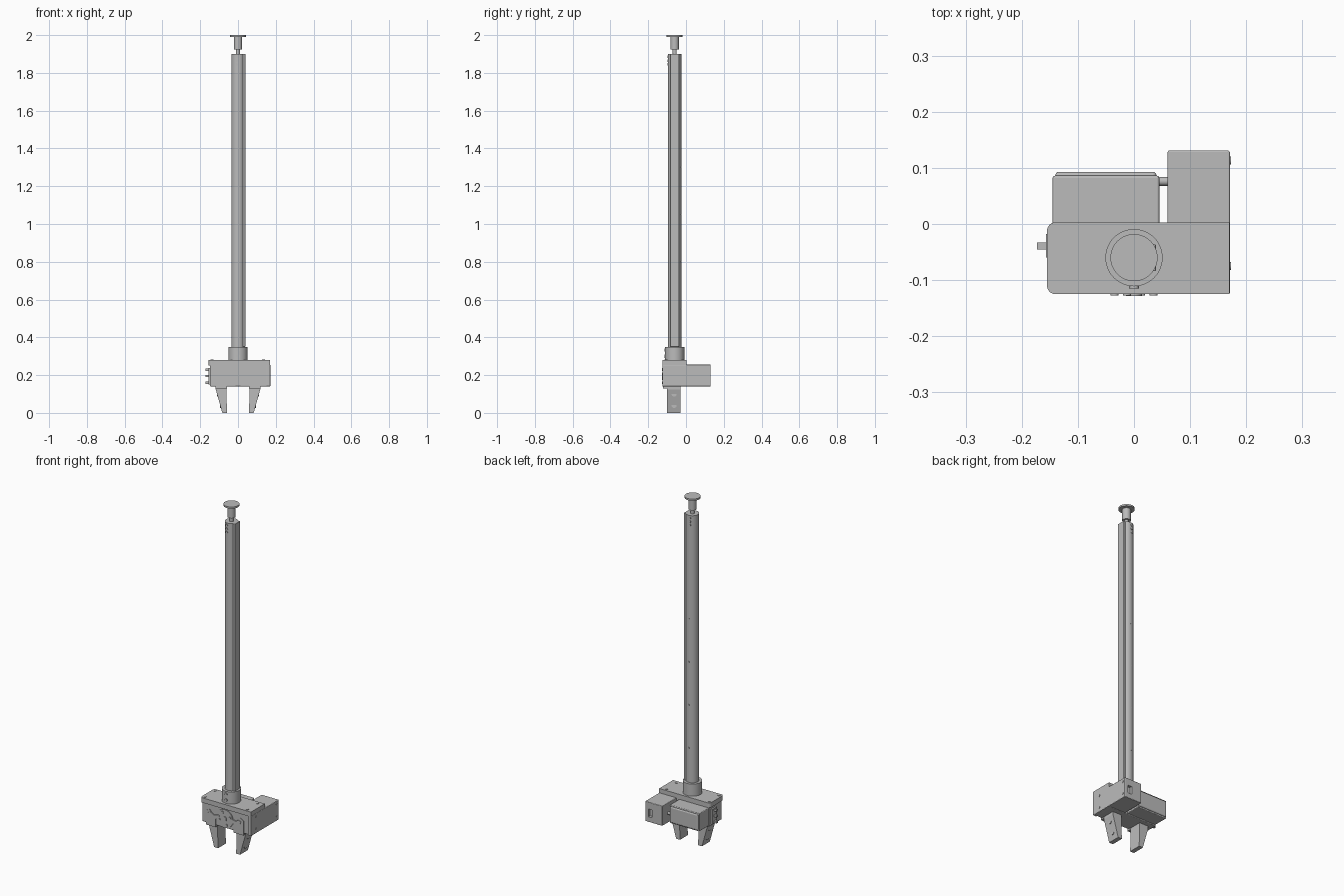
import bpy, bmesh, math
from mathutils import Vector

if "Cube" in bpy.data.objects:
    bpy.data.objects.remove(bpy.data.objects["Cube"])

AXIS_Y = -0.06  # depth of the tube axis


def material(name, value):
    m = bpy.data.materials.new(name)
    m.use_nodes = True
    m.diffuse_color = (value, value, value, 1)
    m.node_tree.nodes["Principled BSDF"].inputs["Base Color"].default_value = m.diffuse_color
    return m


GREY = material("plain_grey", 0.5)


def finish(name, bm, bevel=0.0):
    bmesh.ops.recalc_face_normals(bm, faces=bm.faces)
    me = bpy.data.meshes.new(name)
    bm.to_mesh(me)
    bm.free()
    ob = bpy.data.objects.new(name, me)
    bpy.context.collection.objects.link(ob)
    me.materials.append(GREY)
    if bevel:
        mod = ob.modifiers.new("bevel", "BEVEL")
        mod.width, mod.segments = bevel, 3
    return ob


def box(name, x, y, z, bevel=0.0):
    bm = bmesh.new()
    bmesh.ops.create_cube(bm, size=1)
    for v in bm.verts:
        v.co = Vector([a + (b - a) * (c + 0.5) for (a, b), c in zip((x, y, z), v.co)])
    return finish(name, bm, bevel)


def rod(name, start, end, radius, sides=24):
    a, b = Vector(start), Vector(end)
    bm = bmesh.new()
    bmesh.ops.create_cone(bm, cap_ends=True, segments=sides, radius1=radius,
                          radius2=radius, depth=(b - a).length)
    turn = Vector((0, 0, 1)).rotation_difference(b - a)
    for v in bm.verts:
        v.co = turn @ v.co + (a + b) / 2
    ob = finish(name, bm)
    bpy.ops.object.select_all(action="DESELECT")
    ob.select_set(True)
    bpy.context.view_layer.objects.active = ob
    bpy.ops.object.shade_smooth_by_angle(angle=math.radians(35))
    return ob


def pillar(name, z0, z1, radius, sides=48):
    return rod(name, (0, AXIS_Y, z0), (0, AXIS_Y, z1), radius, sides)


def slab(name, outline, y0, y1):
    """Front outline (x, z) pushed from y0 to y1."""
    bm = bmesh.new()
    face = bm.faces.new([bm.verts.new((x, y0, z)) for x, z in outline])
    new = bmesh.ops.extrude_face_region(bm, geom=[face])["geom"]
    bmesh.ops.translate(bm, vec=(0, y1 - y0, 0),
                        verts=[v for v in new if isinstance(v, bmesh.types.BMVert)])
    return finish(name, bm)


def cut(target, cutter):
    mod = target.modifiers.new("cut", "BOOLEAN")
    mod.object, mod.solver = cutter, "EXACT"
    cutter.hide_render = True
    cutter.hide_set(True)
    cutter.display_type = "WIRE"


# Pole, cable cover, collar and end knob
tube = pillar("tube", 0.3, 1.9, 0.035)
box("cable_cover", (0.015, 0.039), (AXIS_Y - 0.024, AXIS_Y + 0.024), (0.35, 1.9), 0.002)
pillar("collar", 0.27, 0.35, 0.051)
pillar("knob_neck", 1.89, 1.93, 0.011)
pillar("knob_stem", 1.925, 1.99, 0.022)
pillar("knob_disc", 1.99, 2.0, 0.042)

# Pole screws, front and back
for side in (-1, 1):
    for i, z in enumerate((1.85, 1.87, 1.89)):
        rod("tube_screw", (-0.006, AXIS_Y + side * 0.02, z - 0.005),
            (-0.006, AXIS_Y + side * 0.037, z - 0.005), 0.007, 16)
for z in (0.3, 0.333):
    rod("collar_screw", (0, -0.09, z), (0, -0.115, z), 0.009, 16)
for z in (0.55, 0.8, 1.05, 1.3):
    rod("back_rivet", (0, -0.04, z), (0, -0.0235, z), 0.004, 12)

# Mounting plate with rounded right corners
bm = bmesh.new()
points = [(0.17, -0.125), (0.17, 0.003)]
for cx, cy, start in ((-0.14, -0.012, 90), (-0.14, -0.11, 180)):
    for step in range(7):
        a = math.radians(start + step * 15)
        points.append((cx + 0.015 * math.cos(a), cy + 0.015 * math.sin(a)))
face = bm.faces.new([bm.verts.new((x, y, 0.252)) for x, y in points])
new = bmesh.ops.extrude_face_region(bm, geom=[face])["geom"]
bmesh.ops.translate(bm, vec=(0, 0, 0.028), verts=[v for v in new if isinstance(v, bmesh.types.BMVert)])
finish("mounting_plate", bm)
for x in (-0.138, 0.135):
    for y in (-0.107, -0.015):
        rod("plate_screw", (x, y, 0.27), (x, y, 0.282), 0.008, 16)

# Gripper body and side plate
box("gripper_body", (-0.148, 0.155), (-0.118, 0), (0.14, 0.255), 0.004)
box("side_plate", (0.15, 0.171), (-0.125, 0.13), (0.14, 0.255), 0.003)
for y in (-0.075, 0.113):
    for z in (0.165, 0.235):
        rod("side_screw", (0.165, y, z), (0.173, y, z), 0.007, 16)

# Drive box with a port in its back, and the motor beside it
drive = box("drive_box", (0.06, 0.17), (0.0, 0.131), (0.14, 0.255), 0.003)
cut(drive, box("port_cutter", (0.125, 0.15), (0.115, 0.15), (0.17, 0.215)))
box("motor_block", (-0.145, 0.045), (-0.005, 0.086), (0.145, 0.25), 0.004)
box("motor_cover", (-0.14, 0.04), (0.08, 0.093), (0.152, 0.243), 0.006)
rod("motor_link", (0.04, 0.076, 0.195), (0.065, 0.076, 0.195), 0.008, 16)

# Side connectors
for z in (0.16, 0.195, 0.228):
    box("connector_pin", (-0.173, -0.14), (-0.045, -0.033), (z - 0.006, z + 0.006))
box("connector_base", (-0.157, -0.14), (-0.06, -0.018), (0.15, 0.238))

# Drive wheel on the front
rod("drive_wheel", (0, -0.1, 0.195), (0, -0.123, 0.195), 0.053, 40)
rod("wheel_hub", (0, -0.11, 0.195), (0, -0.128, 0.195), 0.014, 20)
for k in range(4):
    a = math.radians(20 + 90 * k)
    x, z = 0.037 * math.cos(a), 0.195 + 0.037 * math.sin(a)
    rod("wheel_screw", (x, -0.11, z), (x, -0.127, z), 0.007, 16)

# Fingers with links to the wheel
for side, label in ((-1, "right"), (1, "left")):
    def flip(pts):
        return [(side * x, z) for x, z in pts]
    slab(label + "_finger", flip([(0.062, 0.14), (0.062, 0.125), (0.058, 0), (0.083, 0),
                                  (0.118, 0.125), (0.118, 0.145)]), -0.1, -0.028)
    slab(label + "_finger_carrier", flip([(0.058, 0.13), (0.12, 0.13), (0.12, 0.212),
                                          (0.1, 0.225), (0.058, 0.18)]), -0.122, -0.1)
    slab(label + "_link", flip([(0.03, 0.185), (0.075, 0.178), (0.1, 0.19), (0.106, 0.205),
                                (0.09, 0.212), (0.07, 0.2), (0.035, 0.21)]), -0.125, -0.115)
    for z, x in ((0.1, 0.111), (0.04, 0.0945)):
        rod(label + "_finger_bolt", (side * (x - 0.02), -0.063, z), (side * x, -0.063, z), 0.014, 20)
